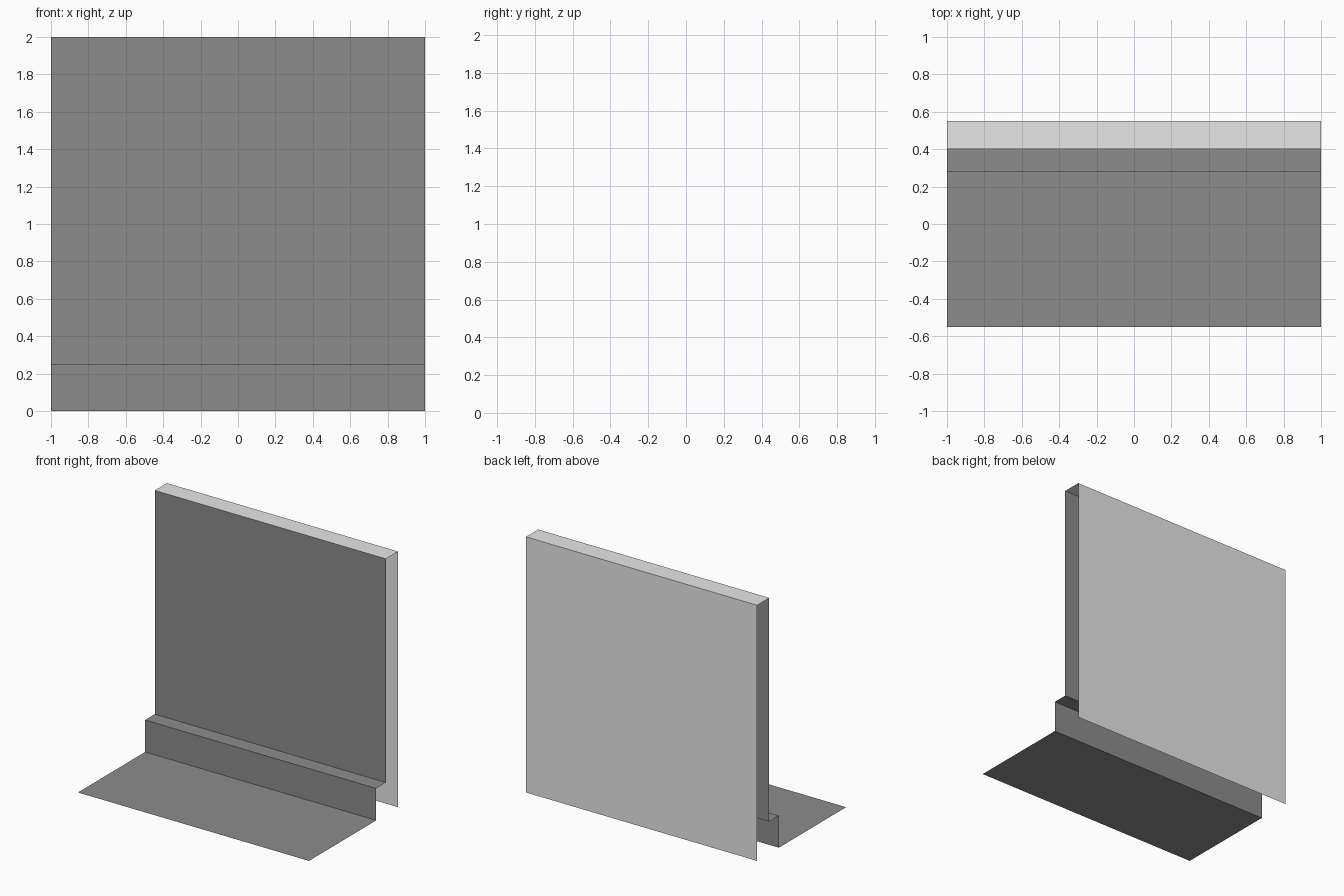
import bpy, bmesh

if "Cube" in bpy.data.objects:
    bpy.data.objects.remove(bpy.data.objects["Cube"])


def material(name, value):
    m = bpy.data.materials.new(name)
    m.diffuse_color = (value, value, value, 1)
    m.use_nodes = True
    m.node_tree.nodes["Principled BSDF"].inputs["Base Color"].default_value = m.diffuse_color
    return m


def sheet(name, profile, mat, half_width=1.0):
    """Sweep an open (y, z) profile along x into a thin folded sheet."""
    bm = bmesh.new()
    rows = [[bm.verts.new((x, y, z)) for x in (-half_width, half_width)]
            for y, z in profile]
    for a, b in zip(rows, rows[1:]):
        bm.faces.new((a[0], a[1], b[1], b[0]))
    mesh = bpy.data.meshes.new(name)
    bm.to_mesh(mesh)
    bm.free()
    mesh.materials.append(mat)
    obj = bpy.data.objects.new(name, mesh)
    bpy.context.collection.objects.link(obj)
    return obj


dark = material("dark_grey", 0.264)
light = material("light_grey", 0.8)

# Floor, low step and front face of the wall
sheet("floor_and_front_wall",
      [(-0.55, 0), (0.28, 0), (0.28, 0.25), (0.40, 0.25), (0.40, 2.0)], dark)

# Wall top and full-height back
sheet("wall_top_and_back", [(0.40, 2.0), (0.55, 2.0), (0.55, 0)], light)
